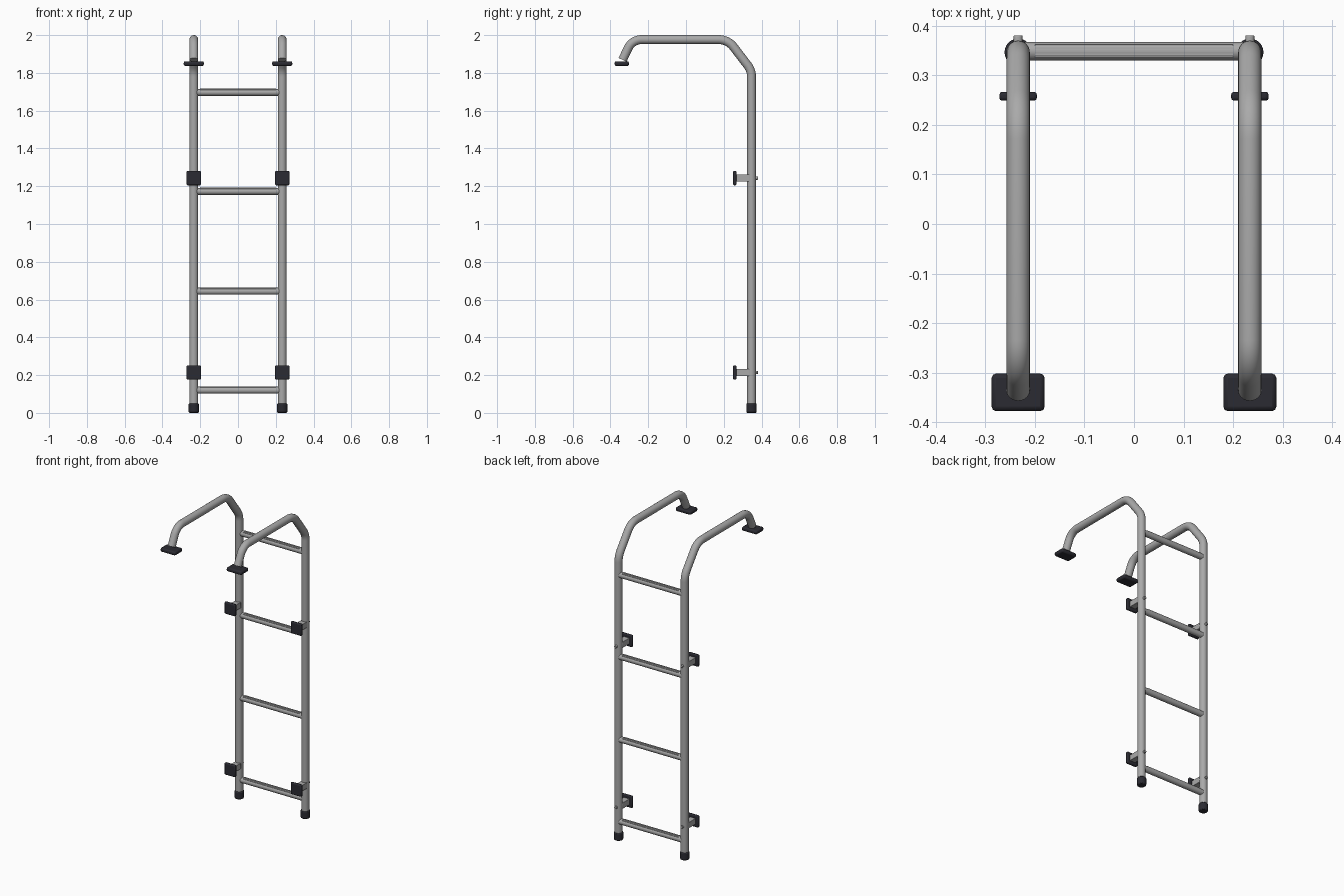
import bpy
import bmesh
from math import cos, sin, tan, pi
from mathutils import Vector, Matrix

cube = bpy.data.objects.get("Cube")
if cube:
    bpy.data.objects.remove(cube, do_unlink=True)

RAIL_X, RAIL_Y, RAIL_R = 0.234, 0.347, 0.0235
RUNG_R = 0.0185


def material(name, color):
    mat = bpy.data.materials.new(name)
    mat.use_nodes = True
    mat.diffuse_color = color
    mat.node_tree.nodes["Principled BSDF"].inputs["Base Color"].default_value = color
    return mat


metal = material("brushed grey metal", (0.40, 0.40, 0.40, 1))
rubber = material("dark rubber", (0.024, 0.024, 0.032, 1))


def finish(name, bm, mat, bevel=0, segments=2):
    """Turn a bmesh into a smooth-shaded object with optional rounded edges."""
    mesh = bpy.data.meshes.new(name)
    bm.to_mesh(mesh)
    bm.free()
    mesh.materials.append(mat)
    obj = bpy.data.objects.new(name, mesh)
    bpy.context.collection.objects.link(obj)
    if bevel:
        mod = obj.modifiers.new("Rounded edges", 'BEVEL')
        mod.width, mod.segments = bevel, segments
        mod.limit_method = 'ANGLE'
    smooth(obj)
    return obj


def smooth(obj):
    bpy.ops.object.select_all(action='DESELECT')
    obj.select_set(True)
    bpy.context.view_layer.objects.active = obj
    bpy.ops.object.shade_smooth_by_angle(angle=pi / 6)


def box(name, center, size, mat, bevel=0, segments=2):
    bm = bmesh.new()
    place = Matrix.Translation(center) @ Matrix.Diagonal((*size, 1))
    bmesh.ops.create_cube(bm, size=1, matrix=place)
    return finish(name, bm, mat, bevel, segments)


def cylinder(name, center, radius, length, axis, mat, sides=24, bevel=0):
    bm = bmesh.new()
    turn = Vector((0, 0, 1)).rotation_difference(Vector(axis)).to_matrix().to_4x4()
    bmesh.ops.create_cone(bm, cap_ends=True, segments=sides, radius1=radius,
                          radius2=radius, depth=length,
                          matrix=Matrix.Translation(center) @ turn)
    return finish(name, bm, mat, bevel)


def rounded_path(corners, radii, steps=8):
    """Replace each inner corner of a polyline with a circular arc."""
    path = [corners[0]]
    for before, p, after, r in zip(corners, corners[1:], corners[2:], radii):
        a, b = (before - p).normalized(), (after - p).normalized()
        half = a.angle(b) / 2
        center = p + (a + b).normalized() * (r / sin(half))
        start = p + a * (r / tan(half)) - center
        end = p + b * (r / tan(half)) - center
        sweep = pi - 2 * half
        for i in range(steps + 1):
            t = i / steps
            path.append(center + (start * sin((1 - t) * sweep)
                                  + end * sin(t * sweep)) / sin(sweep))
    return path + [corners[-1]]


def rail(name, x):
    corners = [Vector((x, y, z)) for y, z in
               [(RAIL_Y, 0.02), (RAIL_Y, 1.813), (0.222, 2 - RAIL_R),
                (-0.285, 2 - RAIL_R), (-0.336, 1.869)]]
    path = rounded_path(corners, [0.1, 0.1, 0.08])
    bm = bmesh.new()
    sides, rings = 24, []
    for i, p in enumerate(path):
        ahead = (path[min(i + 1, len(path) - 1)] - p).normalized()
        behind = (p - path[max(i - 1, 0)]).normalized()
        tangent = (ahead + behind).normalized()
        across = Vector((1, 0, 0))
        up = tangent.cross(across)
        rings.append([bm.verts.new(p + RAIL_R * (across * cos(2 * pi * k / sides)
                                                 + up * sin(2 * pi * k / sides)))
                      for k in range(sides)])
    for lower, upper in zip(rings, rings[1:]):
        for k in range(sides):
            n = (k + 1) % sides
            bm.faces.new((lower[k], lower[n], upper[n], upper[k]))
    bm.faces.new(rings[0])
    bm.faces.new(rings[-1])
    bmesh.ops.recalc_face_normals(bm, faces=bm.faces)
    return finish(name, bm, metal)


# Side rails with their feet, deck pads and wall brackets
for side, s in (("left", 1), ("right", -1)):
    x = s * RAIL_X
    rail(f"{side}_rail", x)
    cylinder(f"{side}_foot_cap", (x, RAIL_Y, 0.025), 0.0275, 0.05, (0, 0, 1),
             rubber, bevel=0.006)
    box(f"{side}_deck_pad", (x, -0.34, 1.849), (0.107, 0.076, 0.025),
        rubber, 0.009)
    for level, z in (("lower", 0.214), ("upper", 1.243)):
        tag = f"{side}_{level}"
        box(f"{tag}_wall_pad", (x, 0.258, z), (0.076, 0.018, 0.076), rubber, 0.006)
        box(f"{tag}_bracket_arm", (x, 0.3, z), (0.04, 0.07, 0.038), metal, 0.002)
        cylinder(f"{tag}_bolt", (x, 0.37, z), 0.009, 0.022, (0, 1, 0),
                 metal, sides=12, bevel=0.002)

# Rungs with grip ribs along the upper face
for number, z in enumerate((0.12, 0.644, 1.173, 1.697), 1):
    cylinder(f"rung_{number}", (0, RAIL_Y + 0.002, z), RUNG_R, 2 * RAIL_X - 0.02,
             (1, 0, 0), metal)
    for k in range(-2, 3):
        angle = k * pi / 9
        center = (0, RAIL_Y + 0.002 + RUNG_R * sin(angle), z + RUNG_R * cos(angle))
        box(f"rung_{number}_grip_rib_{k + 3}", center, (0.4, 0.0025, 0.0025), metal)
